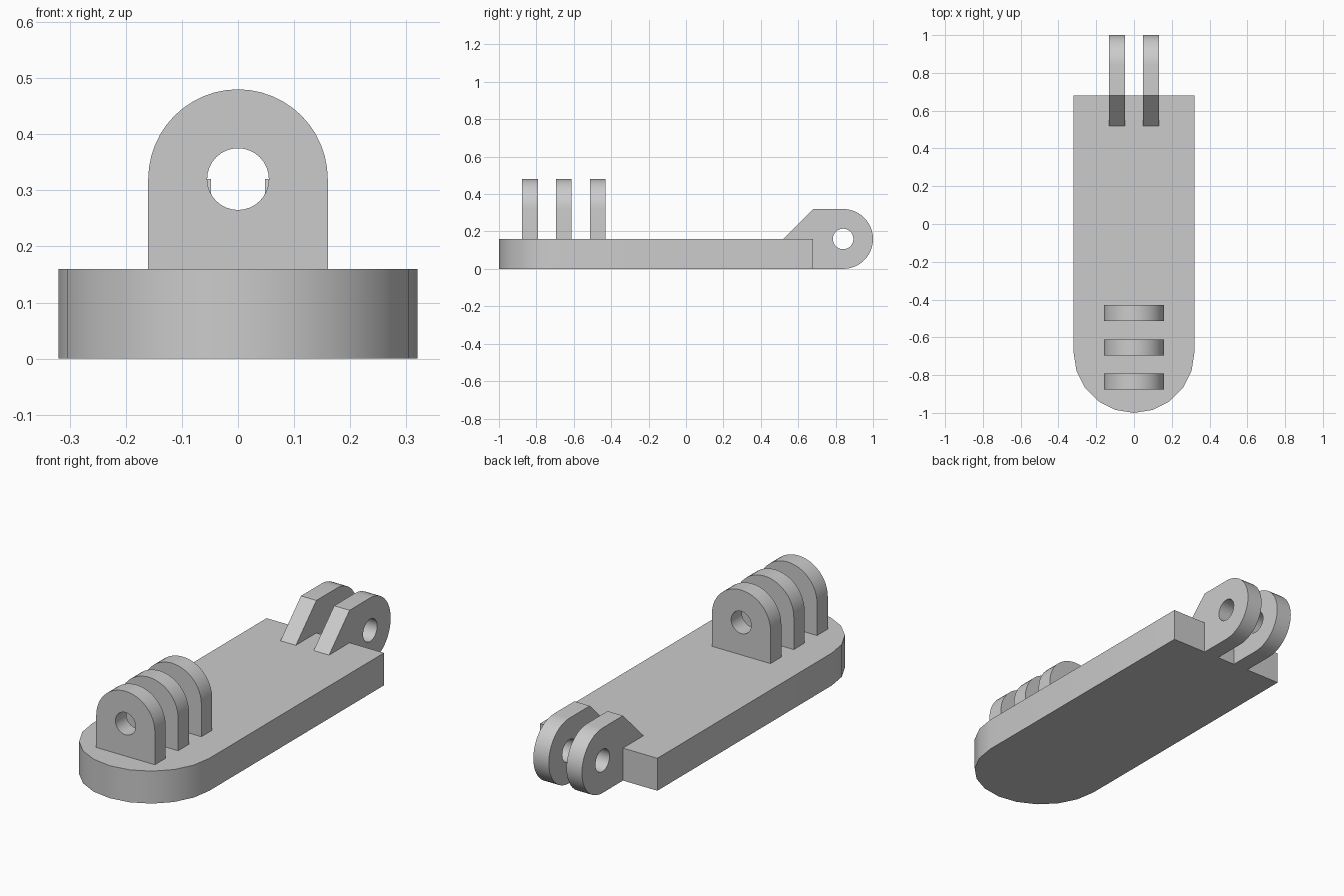
import bpy, bmesh
from math import sin, cos, radians, pi

cube = bpy.data.objects.get("Cube")
if cube:
    bpy.data.objects.remove(cube, do_unlink=True)

# Single matte grey material
GREY = (0.6, 0.6, 0.6, 1)
grey = bpy.data.materials.new("grey plastic")
grey.use_nodes = True
grey.diffuse_color = GREY
grey.node_tree.nodes["Principled BSDF"].inputs["Base Color"].default_value = GREY

R = 0.16          # lug radius, also the base thickness
THICK = 0.084     # lug thickness
PITCH = 0.181     # lug spacing
HOLE = 0.055      # bolt hole radius


def arc(cx, cy, r, start, end, steps):
    """Points along an arc, both ends included."""
    angles = [radians(start + (end - start) * i / steps) for i in range(steps + 1)]
    return [(cx + r * cos(a), cy + r * sin(a)) for a in angles]


def plate(name, outlines, place, depth_from, depth_to):
    """Fill the outlines (outer, then holes) and extrude between two depths."""
    bm = bmesh.new()
    edges = []
    for pts in outlines:
        verts = [bm.verts.new(place(u, v, depth_from)) for u, v in pts]
        edges += [bm.edges.new((a, b)) for a, b in zip(verts, verts[1:] + verts[:1])]
    if len(outlines) == 1:
        faces = [bm.faces.new(verts)]
    else:
        bmesh.ops.triangle_fill(bm, edges=edges, use_beauty=True)
        faces = bm.faces[:]
    result = bmesh.ops.extrude_face_region(bm, geom=faces, use_keep_orig=True)
    moved = [g for g in result["geom"] if isinstance(g, bmesh.types.BMVert)]
    start, end = place(0, 0, depth_from), place(0, 0, depth_to)
    bmesh.ops.translate(bm, verts=moved, vec=[e - s for s, e in zip(start, end)])
    bmesh.ops.recalc_face_normals(bm, faces=bm.faces[:])
    mesh = bpy.data.meshes.new(name)
    bm.to_mesh(mesh)
    bm.free()
    mesh.materials.append(grey)
    obj = bpy.data.objects.new(name, mesh)
    bpy.context.collection.objects.link(obj)
    bpy.ops.object.select_all(action="DESELECT")
    obj.select_set(True)
    bpy.context.view_layer.objects.active = obj
    bpy.ops.object.shade_smooth_by_angle(angle=radians(30))
    return obj


def hole(cx, cy):
    return arc(cx, cy, HOLE, 0, 360, 32)[:-1]


# Base: flat bar with a rounded front end
base = arc(0, -0.68, 2 * R, 180, 360, 10) + [(0.32, 0.68), (-0.32, 0.68)]
plate("base", [base], lambda u, v, d: (u, v, d), 0, R)

# Three upright lugs across the front
lug = arc(0, 2 * R, R, 0, 180, 24) + [(-R, R), (R, R)]
for i, name in enumerate(("front", "middle", "rear")):
    y = -0.834 + i * PITCH
    plate(name + "_lug", [lug, hole(0, 2 * R)], lambda u, v, d: (u, d, v),
          y - THICK / 2, y + THICK / 2)

# Two prongs at the back end, with a sloped foot resting on the base
prong = arc(0.84, R, R, -90, 90, 24) + [(0.68, 0.32), (0.52, R), (0.68, R), (0.68, 0)]
for side, name in ((1, "left"), (-1, "right")):
    x = side * PITCH / 2
    plate(name + "_prong", [prong, hole(0.84, R)], lambda u, v, d: (d, u, v),
          x - THICK / 2, x + THICK / 2)
